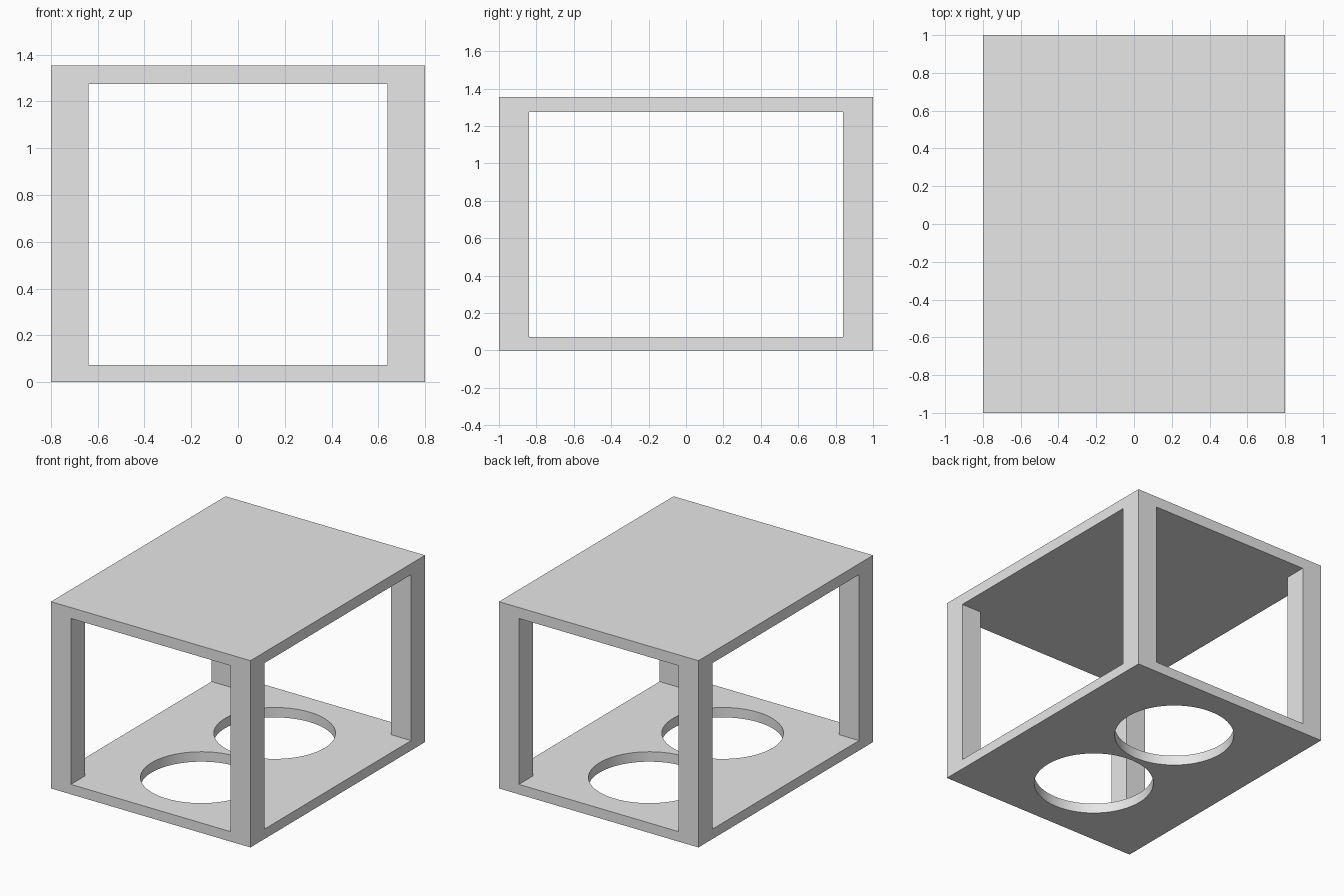
import bpy

if "Cube" in bpy.data.objects:
    bpy.data.objects.remove(bpy.data.objects["Cube"], do_unlink=True)

WIDTH, DEPTH, HEIGHT = 1.6, 2.0, 1.354
POST = 0.16                      # square corner posts
FLOOR_TOP, LID_BOTTOM = 0.072, 1.275
HOLE_RADIUS, HOLE_Y = 0.4, 0.42

grey = bpy.data.materials.new("plain_grey")
grey.use_nodes = True
grey.diffuse_color = (0.8, 0.8, 0.8, 1)
grey.node_tree.nodes["Principled BSDF"].inputs["Base Color"].default_value = (0.8, 0.8, 0.8, 1)


def box(name, sx, sy, z0, z1):
    bpy.ops.mesh.primitive_cube_add(size=1, location=(0, 0, (z0 + z1) / 2))
    ob = bpy.context.object
    ob.name = name
    ob.scale = (sx, sy, z1 - z0)
    bpy.ops.object.transform_apply(location=True, rotation=False, scale=True)
    ob.data.materials.append(grey)
    return ob


def cut(target, cutter):
    cutter.hide_render = True
    bpy.context.view_layer.objects.active = target
    mod = target.modifiers.new("cut", 'BOOLEAN')
    mod.operation, mod.solver, mod.object = 'DIFFERENCE', 'EXACT', cutter
    bpy.ops.object.modifier_apply(modifier=mod.name)
    bpy.data.objects.remove(cutter, do_unlink=True)


# Solid body with floor, lid and four posts left after cutting
frame = box("open_box_frame", WIDTH, DEPTH, 0, HEIGHT)

# Window openings through the sides and through front and back
cut(frame, box("side_opening", WIDTH + 1, DEPTH - 2 * POST, FLOOR_TOP, LID_BOTTOM))
cut(frame, box("front_opening", WIDTH - 2 * POST, DEPTH + 1, FLOOR_TOP, LID_BOTTOM))

# Two round holes in the floor
for y in (-HOLE_Y, HOLE_Y):
    bpy.ops.mesh.primitive_cylinder_add(vertices=64, radius=HOLE_RADIUS, depth=0.4, location=(0, y, 0))
    hole = bpy.context.object
    hole.name = "floor_hole"
    hole.data.materials.append(grey)
    cut(frame, hole)

# Smooth hole walls, crisp edges elsewhere
bpy.ops.object.select_all(action='DESELECT')
frame.select_set(True)
bpy.context.view_layer.objects.active = frame
bpy.ops.object.shade_smooth_by_angle()
